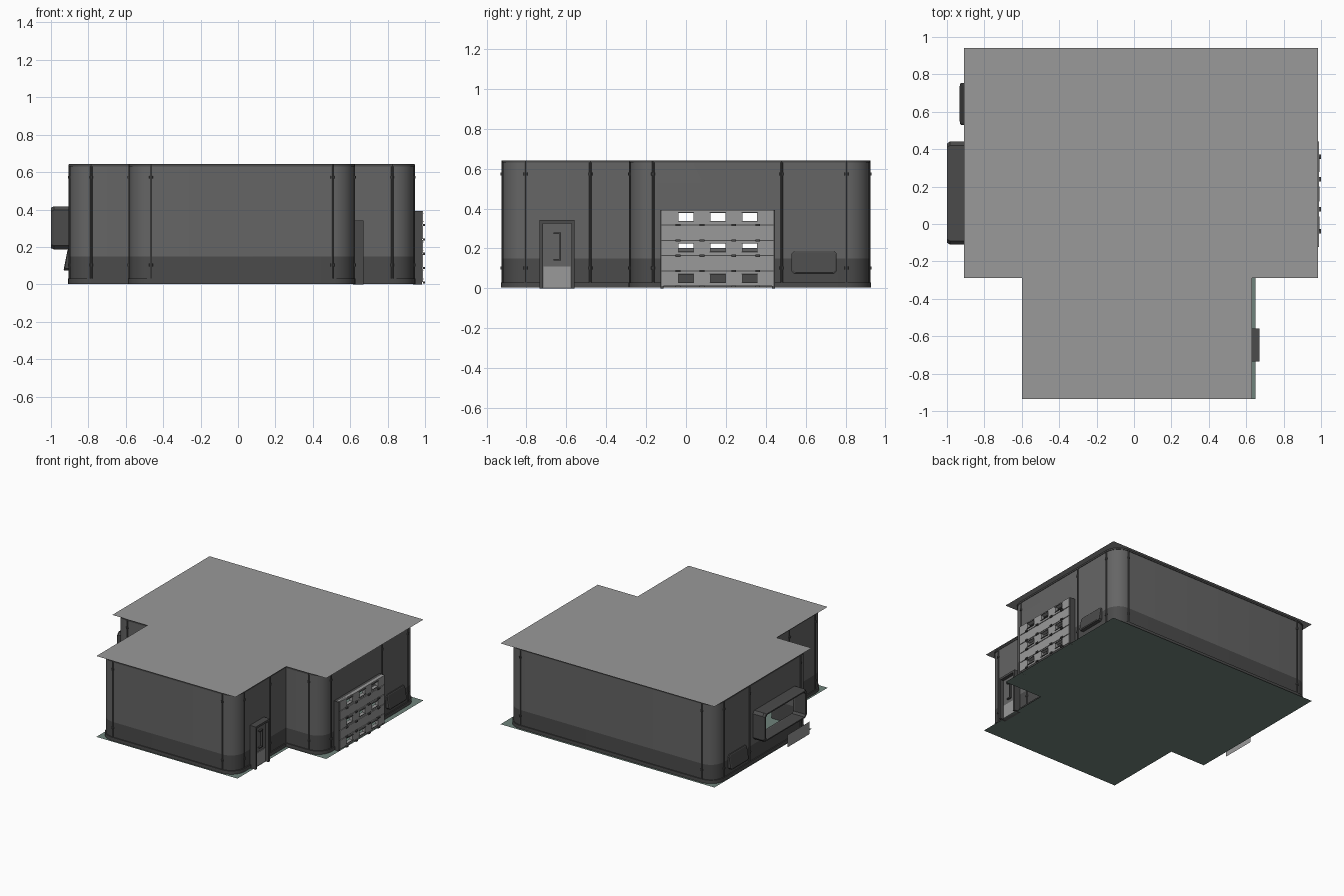
import bpy, bmesh, math

if "Cube" in bpy.data.objects:
    bpy.data.objects.remove(bpy.data.objects["Cube"])

def mat(name, r, g, b):
    m = bpy.data.materials.new(name)
    m.diffuse_color = (r, g, b, 1)
    m.use_nodes = True
    m.node_tree.nodes["Principled BSDF"].inputs["Base Color"].default_value = m.diffuse_color
    return m

DARK = mat("dark_grey", .07, .07, .07)
WALL = mat("wall_grey", .13, .13, .13)
LIGHT = mat("light_grey", .32, .32, .32)
GREEN = mat("floor_green", .16, .23, .20)

def finish(name, bm, m=None, smooth=False):
    bmesh.ops.recalc_face_normals(bm, faces=bm.faces)
    me = bpy.data.meshes.new(name)
    bm.to_mesh(me)
    bm.free()
    o = bpy.data.objects.new(name, me)
    bpy.context.collection.objects.link(o)
    if m:
        me.materials.append(m)
    if smooth:
        bpy.ops.object.select_all(action='DESELECT')
        o.select_set(True)
        bpy.context.view_layer.objects.active = o
        bpy.ops.object.shade_smooth_by_angle(angle=math.radians(30))
    return o

def boxes(name, items, m=None):
    """One object from boxes given as (x0, x1, y0, y1, z0, z1)."""
    bm = bmesh.new()
    for x0, x1, y0, y1, z0, z1 in items:
        vs = bmesh.ops.create_cube(bm, size=1)['verts']
        for v in vs:
            v.co.x = x1 if v.co.x > 0 else x0
            v.co.y = y1 if v.co.y > 0 else y0
            v.co.z = z1 if v.co.z > 0 else z0
    return finish(name, bm, m)

def loft(name, rings, loop=False, cap=False, m=None, smooth=False):
    bm = bmesh.new()
    vr = [[bm.verts.new(p) for p in r] for r in rings]
    n = len(vr[0])
    pairs = list(zip(vr, vr[1:])) + ([(vr[-1], vr[0])] if loop else [])
    for a, b in pairs:
        for i in range(n):
            j = (i + 1) % n
            bm.faces.new((a[i], a[j], b[j], b[i]))
    if cap:
        bm.faces.new(vr[-1])
    return finish(name, bm, m, smooth)

# T-shaped wall outline with rounded outer corners
CORNERS = [(-.58, -.92), (.62, -.92), (.62, -.28), (.94, -.28),
           (.94, .92), (-.90, .92), (-.90, -.28), (-.58, -.28)]

def outline(off, r=.115, seg=8):
    pts, n = [], len(CORNERS)
    for i, (x, y) in enumerate(CORNERS):
        (px, py), (qx, qy) = CORNERS[i - 1], CORNERS[(i + 1) % n]
        l1, l2 = math.hypot(x - px, y - py), math.hypot(qx - x, qy - y)
        d1, d2 = ((x - px) / l1, (y - py) / l1), ((qx - x) / l2, (qy - y) / l2)
        n1, n2 = (d1[1], -d1[0]), (d2[1], -d2[0])
        if d1[0] * d2[1] - d1[1] * d2[0] > 0:
            cx, cy = x - r * (n1[0] + n2[0]), y - r * (n1[1] + n2[1])
            a0 = math.atan2(n1[1], n1[0])
            for k in range(seg + 1):
                a = a0 + math.pi / 2 * k / seg
                pts.append((cx + (r + off) * math.cos(a), cy + (r + off) * math.sin(a)))
        else:
            pts.append((x + off * (n1[0] + n2[0]), y + off * (n1[1] + n2[1])))
    return pts

def wall(name, z0, z1, off, m):
    o, i = outline(off), outline(-.012)
    return loft(name, [[(*p, z0) for p in o], [(*p, z1) for p in o],
                       [(*p, z1) for p in i], [(*p, z0) for p in i]],
                loop=True, m=m, smooth=True)

walls = [wall("skirting", .003, .03, .008, DARK),
         wall("lower_wall", .03, .15, 0, DARK),
         wall("upper_wall", .15, .63, 0, WALL),
         wall("top_trim", .63, .642, .004, DARK)]

# Openings for the shutter door and the serving window
cutters = [boxes("shutter_cutter", [(.85, 1.05, -.115, .435, -.1, .385)]),
           boxes("window_cutter", [(-1.05, -.85, -.085, .415, .202, .40)])]
for w in walls[:3]:
    for c in cutters:
        bpy.context.view_layer.objects.active = w
        mod = w.modifiers.new("cut", 'BOOLEAN')
        mod.operation, mod.object, mod.solver = 'DIFFERENCE', c, 'EXACT'
        bpy.ops.object.modifier_apply(modifier=mod.name)
for c in cutters:
    bpy.data.objects.remove(c)

# Flat roof and floor sheets
def sheet(name, z, wing_x, m):
    bm = bmesh.new()
    pts = [(-.60, -.935), (wing_x, -.935), (wing_x, -.29), (.985, -.29),
           (.985, .94), (-.91, .94), (-.91, -.29), (-.60, -.29)]
    bm.faces.new([bm.verts.new((x, y, z)) for x, y in pts])
    return finish(name, bm, m)

sheet("roof", .647, .632, LIGHT)
sheet("floor", 0, .65, GREEN)

# Vertical seam strips with clamp rings
seams = [(x, -.92) for x in (-.465, .505)] + [(x, .92) for x in (-.785, .825)]
seams += [(-.785, -.28), (.825, -.28)]
seams += [(x, y) for x in (-.58, .62) for y in (-.805, -.48)]
seams += [(x, y) for x in (-.90, .94) for y in (-.165, .48, .805)]
bm = bmesh.new()
for x, y in seams:
    for r, z0, z1 in ((.006, .005, .64), (.010, .095, .11), (.010, .565, .58)):
        if x == -.90 and y < 0 and r > .006 and z0 > .6:
            continue
        vs = bmesh.ops.create_cone(bm, cap_ends=True, segments=8, radius1=r,
                                   radius2=r, depth=z1 - z0)['verts']
        for v in vs:
            v.co.x += x
            v.co.y += y
            v.co.z += (z0 + z1) / 2
finish("seam_strips", bm, DARK, True)

# Rectangle ring with cut corners, lying in a plane of constant x
def ring(x, y0, y1, z0, z1, c, lean=0):
    yz = [(y0 + c, z0), (y1 - c, z0), (y1, z0 + c), (y1, z1 - c),
          (y1 - c, z1), (y0 + c, z1), (y0, z1 - c), (y0, z0 + c)]
    return [(x + lean * (z1 - z) / (z1 - z0), y, z) for y, z in yz]

# Serving window hood on the left wall
loft("window_hood", [ring(-.89, -.11, .44, .187, .417, .02),
                     ring(-.985, -.11, .44, .187, .417, .02),
                     ring(-1, -.10, .43, .193, .41, .02),
                     ring(-1, -.085, .415, .202, .40, .015),
                     ring(-.89, -.085, .415, .202, .40, .015)], loop=True, m=DARK)

# Thin hanging panel below the window
bm = bmesh.new()
bm.faces.new([bm.verts.new((-.998, y, z)) for y, z in
              ((-.14, .04), (.14, .04), (.14, .14), (-.14, .14))])
finish("hanging_panel", bm, LIGHT)

# Sloped vents, one on each side wall
for side, x, s in (("left", -.90, -1), ("right", .94, 1)):
    loft(side + "_vent", [ring(x, .53, .755, .073, .187, .012),
                          ring(x + s * .008, .53, .755, .073, .187, .012, s * .02),
                          ring(x + s * .012, .537, .748, .08, .18, .012, s * .02)],
         cap=True, m=DARK)

# Shutter door: alternating windowed and plain slats
X0, X1, Y0, Y1 = .962, .988, -.122, .44
slats, rims = [], []
H = .077
for k in range(5):
    z0 = .012 + k * H
    z1 = z0 + H - .005
    if k % 2:
        slats.append((X0, X1, Y0, Y1, z0, z1))
        continue
    a, b = z0 + .018, z1 - .014
    slats += [(X0, X1, Y0, Y1, z0, a), (X0, X1, Y0, Y1, b, z1)]
    edges = [Y0]
    for yc in (0, .16, .32):
        edges += [yc - .037, yc + .037]
        rims += [(X1, .993, yc - .041, yc + .041, a - .004, a),
                 (X1, .993, yc - .041, yc + .041, b, b + .004)]
    edges.append(Y1)
    slats += [(X0, X1, edges[i], edges[i + 1], a, b) for i in range(0, 8, 2)]
boxes("shutter_slats", slats, LIGHT)
boxes("shutter_window_rims", rims, DARK)
boxes("shutter_joints", [(X0, .982, Y0, Y1, .012 + k * H - .005, .012 + k * H)
                         for k in range(1, 5)], DARK)
boxes("shutter_hinges", [(X1, 1, y - .012, y + .012, .004 + k * H, .015 + k * H)
                         for k in range(5) for y in (-.04, .08, .24, .36)], DARK)
boxes("shutter_frame", [(.935, .985, Y0 - .006, Y0 + .008, 0, .385),
                        (.935, .985, Y1 - .008, Y1 + .006, 0, .385),
                        (.935, .985, Y0 - .006, Y1 + .006, .38, .392)], DARK)

# Side entrance on the front wing
boxes("door_frame", [(.615, .672, -.735, -.718, 0, .34), (.615, .672, -.575, -.558, 0, .34),
                     (.615, .672, -.735, -.558, .325, .342)], DARK)
boxes("door_panel", [(.615, .645, -.718, -.575, 0, .325)], WALL)
boxes("door_kick_plate", [(.645, .650, -.714, -.579, .004, .11)], LIGHT)
boxes("door_handle", [(.645, .660, -.634, -.626, .14, .28),
                      (.645, .660, -.665, -.634, .14, .148),
                      (.645, .660, -.665, -.634, .272, .28)], DARK)
